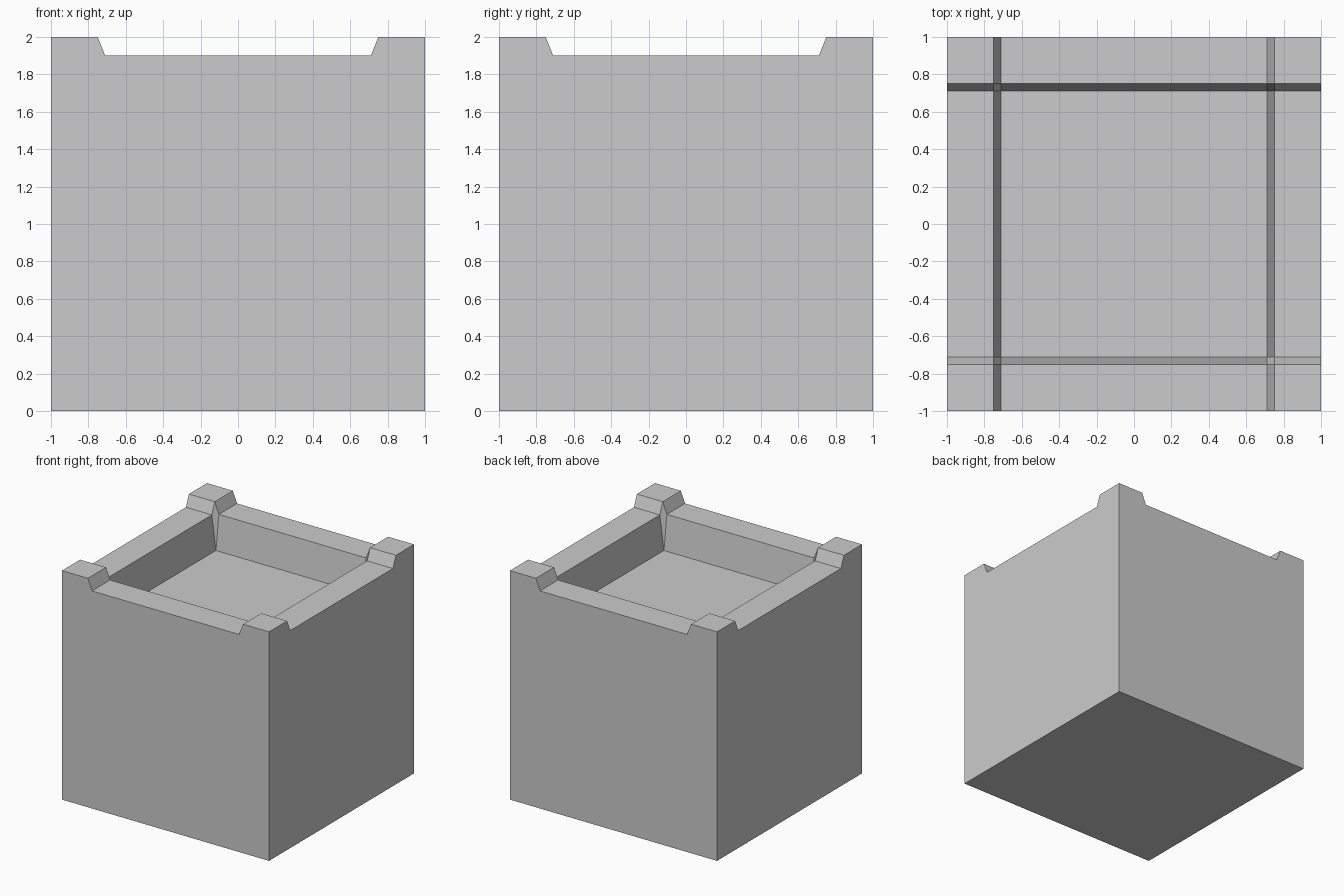
import bpy
import bmesh

if "Cube" in bpy.data.objects:
    bpy.data.objects.remove(bpy.data.objects["Cube"])

# Grid lines shared by x and y: rim edge, wall top, wall foot
LINES = [-1, -0.75, -0.71, 0.71, 0.75, 1]
POST_Z, RIM_Z, FLOOR_Z = 2.0, 1.9, 1.6


def height(x, y):
    """Raised corner posts, lower rims, sunken middle."""
    inside = (abs(x) < 0.73) + (abs(y) < 0.73)
    return (POST_Z, RIM_Z, FLOOR_Z)[inside]


bm = bmesh.new()

# Top surface: corner posts, rims and recessed floor
grid = [[bm.verts.new((x, y, height(x, y))) for x in LINES] for y in LINES]
n = len(LINES) - 1
for j in range(n):
    for i in range(n):
        bm.faces.new((grid[j][i], grid[j][i + 1], grid[j + 1][i + 1], grid[j + 1][i]))

# Outer walls: pull the outline down to the ground
outline = [e for e in bm.edges if e.is_boundary]
ret = bmesh.ops.extrude_edge_only(bm, edges=outline)
for v in ret["geom"]:
    if isinstance(v, bmesh.types.BMVert):
        v.co.z = 0

# Underside
bmesh.ops.holes_fill(bm, edges=[e for e in bm.edges if e.is_boundary], sides=0)

# Merge flat areas into single faces
bmesh.ops.dissolve_limit(bm, angle_limit=0.01, verts=bm.verts[:], edges=bm.edges[:])
bmesh.ops.recalc_face_normals(bm, faces=bm.faces[:])

mesh = bpy.data.meshes.new("recessed_block")
bm.to_mesh(mesh)
bm.free()
block = bpy.data.objects.new("recessed_block", mesh)
bpy.context.collection.objects.link(block)
